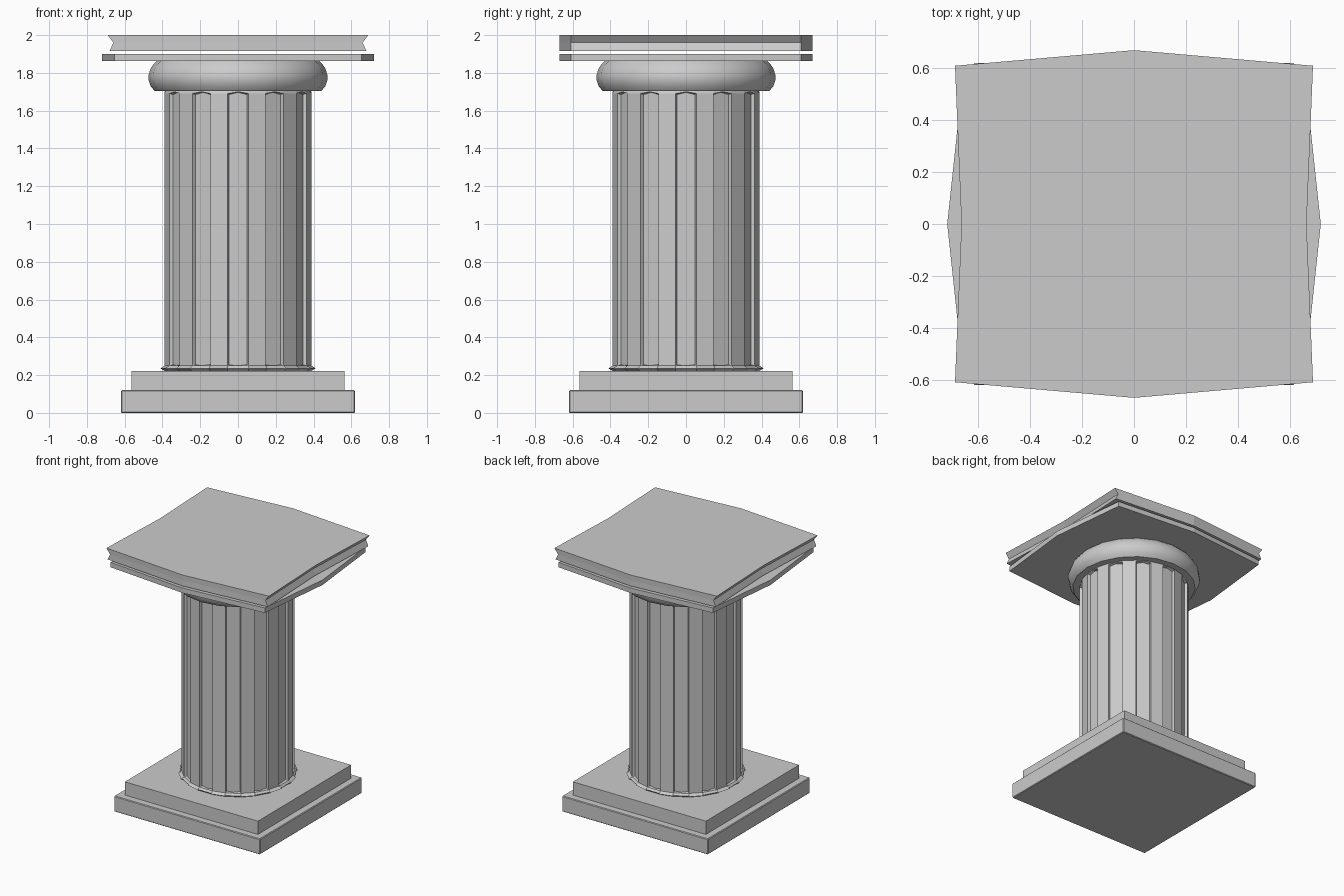
import bpy, bmesh
from math import sin, cos, radians, pi

if "Cube" in bpy.data.objects:
    bpy.data.objects.remove(bpy.data.objects["Cube"])


def finish(name, bm):
    bmesh.ops.recalc_face_normals(bm, faces=bm.faces)
    me = bpy.data.meshes.new(name)
    bm.to_mesh(me)
    bm.free()
    ob = bpy.data.objects.new(name, me)
    bpy.context.collection.objects.link(ob)
    return ob


def loft(name, rings):
    """Skin a stack of equal-length point rings and cap both ends."""
    bm = bmesh.new()
    vs = [[bm.verts.new(p) for p in ring] for ring in rings]
    n = len(vs[0])
    for a, b in zip(vs, vs[1:]):
        for i in range(n):
            j = (i + 1) % n
            bm.faces.new((a[i], a[j], b[j], b[i]))
    bm.faces.new(vs[0][::-1])
    bm.faces.new(vs[-1])
    return finish(name, bm)


def box(name, half, z0, z1, bevel=0):
    h = half
    ob = loft(name, [[(-h, -h, z), (h, -h, z), (h, h, z), (-h, h, z)] for z in (z0, z1)])
    if bevel:
        m = ob.modifiers.new("bevel", "BEVEL")
        m.width, m.segments = bevel, 1
    return ob


def slab_ring(cx, cy, mx, my, z):
    """Square whose edge midpoints are pushed in or out."""
    return [(-cx, -cy, z), (0, -my, z), (cx, -cy, z), (mx, 0, z),
            (cx, cy, z), (0, my, z), (-cx, cy, z), (-mx, 0, z)]


# Stepped base
box("lower_plinth", 0.62, 0, 0.12, 0.005)
box("upper_plinth", 0.565, 0.12, 0.222)

# Fluted shaft: twelve flat flutes with pointed ends between raised ribs
FLUTES, RIB, FLOOR = 12, 0.392, 0.372


def shaft_ring(z, rib, floor, tip=0):
    pts = []
    for k in range(FLUTES):
        for off in (-8, -7.4, 0, 7.4, 8):
            a = radians(k * 360 / FLUTES + off)
            r = rib if abs(off) == 8 else floor
            zz = z
            if off == 0:
                r *= cos(radians(7.4))
                zz += tip
            pts.append((r * cos(a), r * sin(a), zz))
    return pts


loft("fluted_shaft", [
    shaft_ring(0.218, 0.385, 0.385),
    shaft_ring(0.236, 0.415, 0.405),
    shaft_ring(0.25, RIB, RIB),
    shaft_ring(0.256, RIB, FLOOR, -0.008),
    shaft_ring(1.685, RIB, FLOOR, 0.012),
    shaft_ring(1.692, RIB, RIB, 0.008),
    shaft_ring(1.71, 0.385, 0.385),
])

# Rounded cushion under the top slabs
SIDES = 20
profile = [(0.44, 1.703), (0.463, 1.73), (0.474, 1.765), (0.473, 1.79),
           (0.464, 1.82), (0.448, 1.845), (0.43, 1.862)]
cushion = loft("cushion", [
    [(r * cos(2 * pi * i / SIDES), r * sin(2 * pi * i / SIDES), z) for i in range(SIDES)]
    for r, z in profile])
cushion.select_set(True)
bpy.context.view_layer.objects.active = cushion
bpy.ops.object.shade_smooth_by_angle(angle=radians(35))

# Thin slab bowed outwards on all sides
loft("lower_slab", [slab_ring(0.655, 0.61, 0.72, 0.67, z) for z in (1.862, 1.90)])

# Top slab with notched, inward-bowed ends
loft("top_slab", [
    slab_ring(0.68, 0.61, 0.655, 0.67, 1.915),
    slab_ring(0.66, 0.61, 0.635, 0.67, 1.96),
    slab_ring(0.69, 0.61, 0.665, 0.67, 2.0),
])
